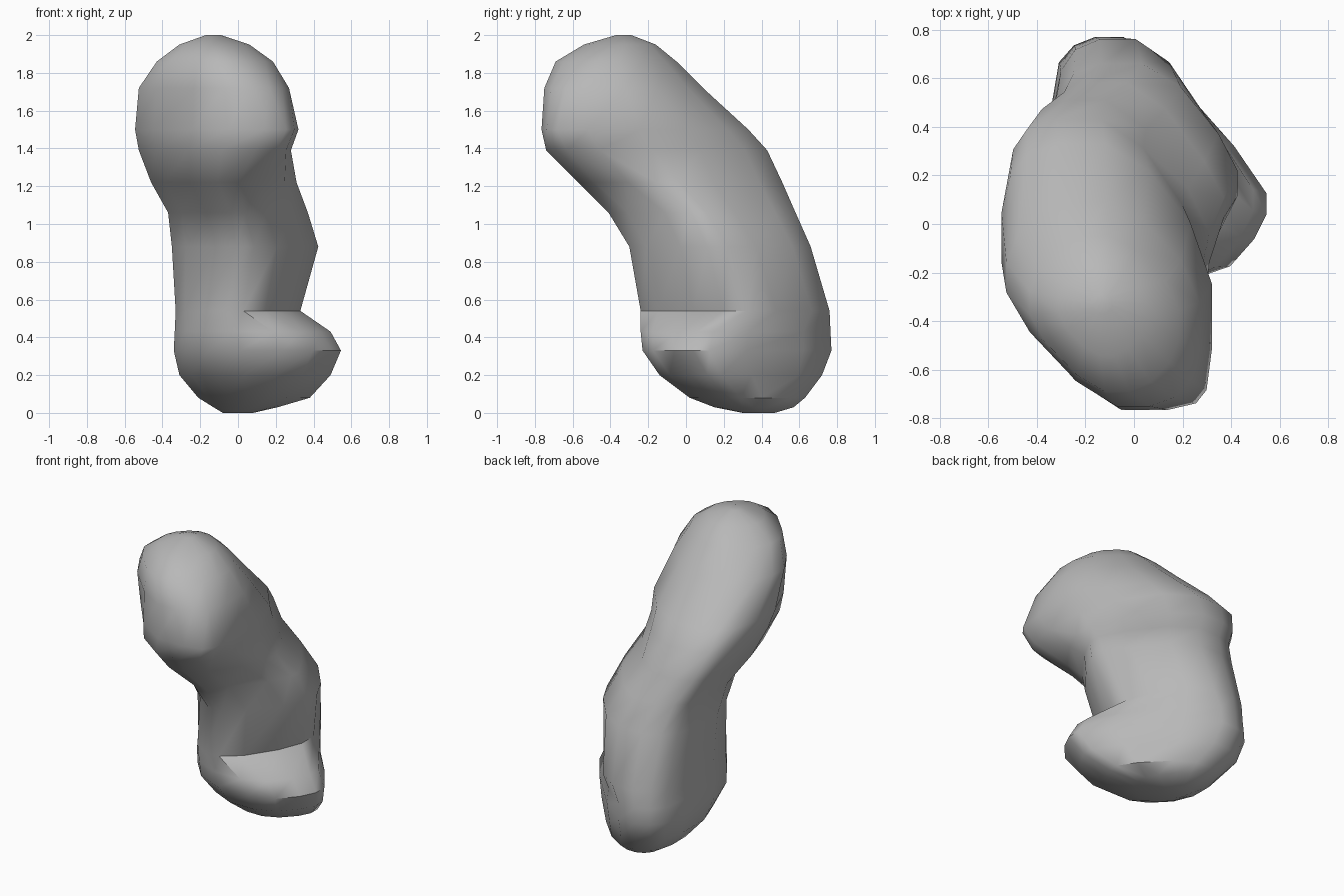
import bpy, bmesh, math

if "Cube" in bpy.data.objects:
    bpy.data.objects.remove(bpy.data.objects["Cube"], do_unlink=True)

# Single matte grey
grey = bpy.data.materials.new("stone_grey")
grey.use_nodes = True
colour = (0.48, 0.48, 0.48, 1.0)
grey.diffuse_color = colour
grey.node_tree.nodes["Principled BSDF"].inputs["Base Color"].default_value = colour

# Horizontal sections: z, x range, y range, then corner cuts
# (left back, right back, right front, left front) as fractions of half size
SECTIONS = [
    (0.00, -0.08, 0.08, 0.30, 0.47, 0.8, 0.5, 0.7, 0.6),
    (0.03, -0.13, 0.21, 0.15, 0.57, 0.85, 0.4, 0.7, 0.55),
    (0.08, -0.21, 0.38, 0.02, 0.63, 1.0, 0.35, 0.7, 0.55),
    (0.20, -0.31, 0.49, -0.14, 0.72, 1.15, 0.3, 0.65, 0.5),
    (0.33, -0.34, 0.545, -0.23, 0.77, 1.2, 0.28, 0.55, 0.45),
    (0.43, -0.335, 0.49, -0.24, 0.765, 1.15, 0.3, 0.55, 0.5),
    (0.54, -0.33, 0.33, -0.24, 0.76, 0.75, 0.35, 0.6, 0.75),
    (0.88, -0.35, 0.425, -0.30, 0.66, 0.8, 0.35, 0.75, 0.75),
    (1.06, -0.37, 0.37, -0.41, 0.58, 0.87, 0.3, 0.8, 0.8),
    (1.22, -0.46, 0.31, -0.57, 0.51, 0.9, 0.28, 0.77, 0.65),
    (1.39, -0.525, 0.28, -0.74, 0.43, 0.8, 0.28, 0.87, 0.25),
    (1.50, -0.545, 0.32, -0.765, 0.33, 0.8, 0.33, 0.92, 0.2),
    (1.72, -0.525, 0.27, -0.75, 0.09, 0.77, 0.45, 0.97, 0.35),
    (1.86, -0.43, 0.185, -0.69, -0.05, 0.75, 0.55, 0.85, 0.5),
    (1.95, -0.31, 0.06, -0.54, -0.16, 0.7, 0.6, 0.75, 0.6),
    (2.00, -0.17, -0.09, -0.37, -0.29, 0.6, 0.6, 0.6, 0.6),
]


def ring_points(x0, x1, y0, y1, lb, rb, rf, lf):
    """Box with cut corners, rounded once; it still touches all four sides."""
    hx, hy = (x1 - x0) / 2, (y1 - y0) / 2
    corners = [
        (x1, y1 - lb * hy), (x1 - lb * hx, y1),
        (x0 + rb * hx, y1), (x0, y1 - rb * hy),
        (x0, y0 + rf * hy), (x0 + rf * hx, y0),
        (x1 - lf * hx, y0), (x1, y0 + lf * hy),
    ]
    points = []
    for i, (ax, ay) in enumerate(corners):
        bx, by = corners[(i + 1) % len(corners)]
        for t in (0.25, 0.75):
            points.append((ax + (bx - ax) * t, ay + (by - ay) * t))
    return points


# Loft the curved body through the sections
bm = bmesh.new()
rings = [[bm.verts.new((x, y, s[0])) for x, y in ring_points(*s[1:])] for s in SECTIONS]
for low, high in zip(rings, rings[1:]):
    n = len(low)
    for i in range(n):
        j = (i + 1) % n
        bm.faces.new((low[i], low[j], high[j], high[i]))
bm.faces.new(rings[0][::-1])
bm.faces.new(rings[-1])
bmesh.ops.recalc_face_normals(bm, faces=bm.faces)

mesh = bpy.data.meshes.new("curved_body")
bm.to_mesh(mesh)
bm.free()
mesh.materials.append(grey)
body = bpy.data.objects.new("curved_body", mesh)
bpy.context.collection.objects.link(body)

# Smooth shading that keeps the strongest creases
bpy.ops.object.select_all(action='DESELECT')
body.select_set(True)
bpy.context.view_layer.objects.active = body
bpy.ops.object.shade_smooth_by_angle(angle=math.radians(45))
